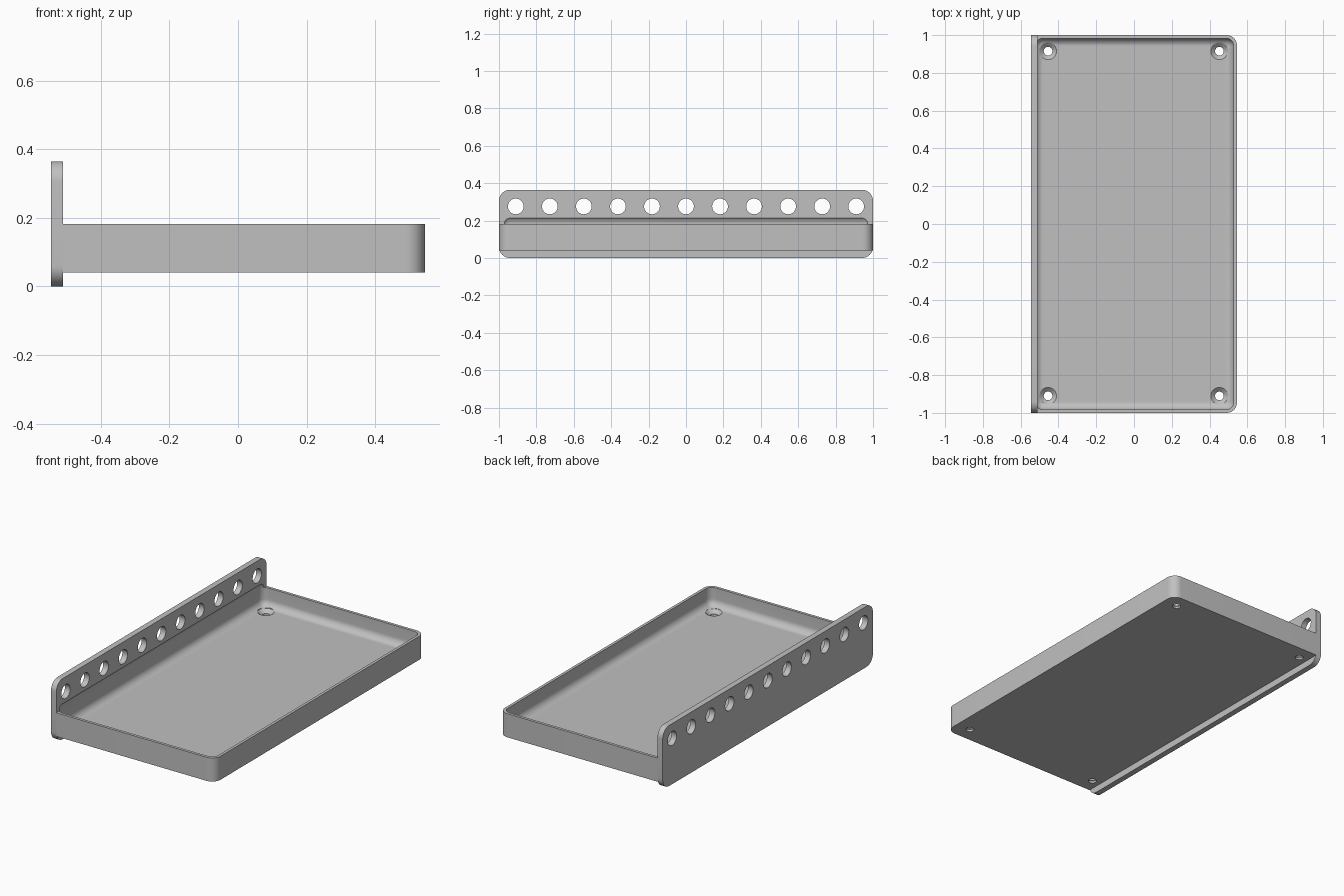
import bpy
import bmesh
import math
from mathutils import Matrix, Vector

cube = bpy.data.objects.get("Cube")
if cube:
    bpy.data.objects.remove(cube, do_unlink=True)

grey = bpy.data.materials.new("plain grey")
grey.use_nodes = True
colour = (0.53, 0.53, 0.53, 1)
grey.diffuse_color = colour
grey.node_tree.nodes["Principled BSDF"].inputs["Base Color"].default_value = colour


def add_object(name, bm):
    bmesh.ops.recalc_face_normals(bm, faces=bm.faces)
    mesh = bpy.data.meshes.new(name)
    bm.to_mesh(mesh)
    bm.free()
    mesh.materials.append(grey)
    obj = bpy.data.objects.new(name, mesh)
    bpy.context.collection.objects.link(obj)
    return obj


def rounded_box(name, low, high, radius, pick, segments=10):
    """Box between two corners, with the edges chosen by pick(edge) rounded."""
    low, high = Vector(low), Vector(high)
    bm = bmesh.new()
    bmesh.ops.create_cube(bm, size=1)
    bmesh.ops.scale(bm, vec=high - low, verts=bm.verts)
    bmesh.ops.translate(bm, vec=(low + high) / 2, verts=bm.verts)
    edges = [e for e in bm.edges if pick(e)]
    bmesh.ops.bevel(bm, geom=edges, offset=radius, segments=segments,
                    profile=0.5, affect='EDGES')
    return add_object(name, bm)


def along(edge, axis):
    return abs((edge.verts[0].co - edge.verts[1].co)[axis]) > 0.001


def lathe(bm, profile, x, y, steps=40):
    """Closed turned solid about a vertical axis at x, y."""
    rings = []
    for r, z in profile:
        rings.append([bm.verts.new((x + r * math.cos(math.tau * i / steps),
                                    y + r * math.sin(math.tau * i / steps), z))
                      for i in range(steps)])
    for a, b in zip(rings, rings[1:]):
        for i in range(steps):
            j = (i + 1) % steps
            bm.faces.new((a[i], a[j], b[j], b[i]))
    bm.faces.new(rings[0])
    bm.faces.new(rings[-1])


# Tray body with rounded outer corners, and upright mounting plate
tray = rounded_box("tray", (-0.51, -1, 0.04), (0.545, 1, 0.182), 0.055,
                   lambda e: along(e, 2) and e.verts[0].co.x > 0)
plate = rounded_box("mounting_plate", (-0.545, -1, 0), (-0.51, 1, 0.365), 0.06,
                    lambda e: along(e, 0))

# Soft-edged hollow that also dips slightly into the plate
hollow = rounded_box("hollow_cutter", (-0.523, -0.983, 0.072), (0.528, 0.983, 0.225),
                     0.042, lambda e: True)

# Countersunk screw holes in the tray floor
bm = bmesh.new()
for x in (-0.455, 0.452):
    for y in (-0.91, 0.915):
        lathe(bm, [(0.023, 0), (0.023, 0.052), (0.046, 0.073), (0.046, 0.11)], x, y)
screws = add_object("screw_cutter", bm)

# Row of round holes along the plate
bm = bmesh.new()
for i in range(11):
    place = Matrix.Translation((-0.53, (i - 5) * 0.182, 0.276)) @ Matrix.Rotation(math.pi / 2, 4, 'Y')
    bmesh.ops.create_cone(bm, cap_ends=True, segments=40, radius1=0.042,
                          radius2=0.042, depth=0.2, matrix=place)
row = add_object("row_cutter", bm)

# Cut, bake and shade
for obj, cutters in ((tray, (hollow, screws)), (plate, (hollow, row))):
    bpy.ops.object.select_all(action='DESELECT')
    bpy.context.view_layer.objects.active = obj
    obj.select_set(True)
    for cutter in cutters:
        mod = obj.modifiers.new("cut", 'BOOLEAN')
        mod.operation = 'DIFFERENCE'
        mod.solver = 'EXACT'
        mod.object = cutter
        bpy.ops.object.modifier_apply(modifier=mod.name)
    bpy.ops.object.shade_smooth_by_angle(angle=math.radians(30))

for cutter in (hollow, screws, row):
    bpy.data.objects.remove(cutter, do_unlink=True)
